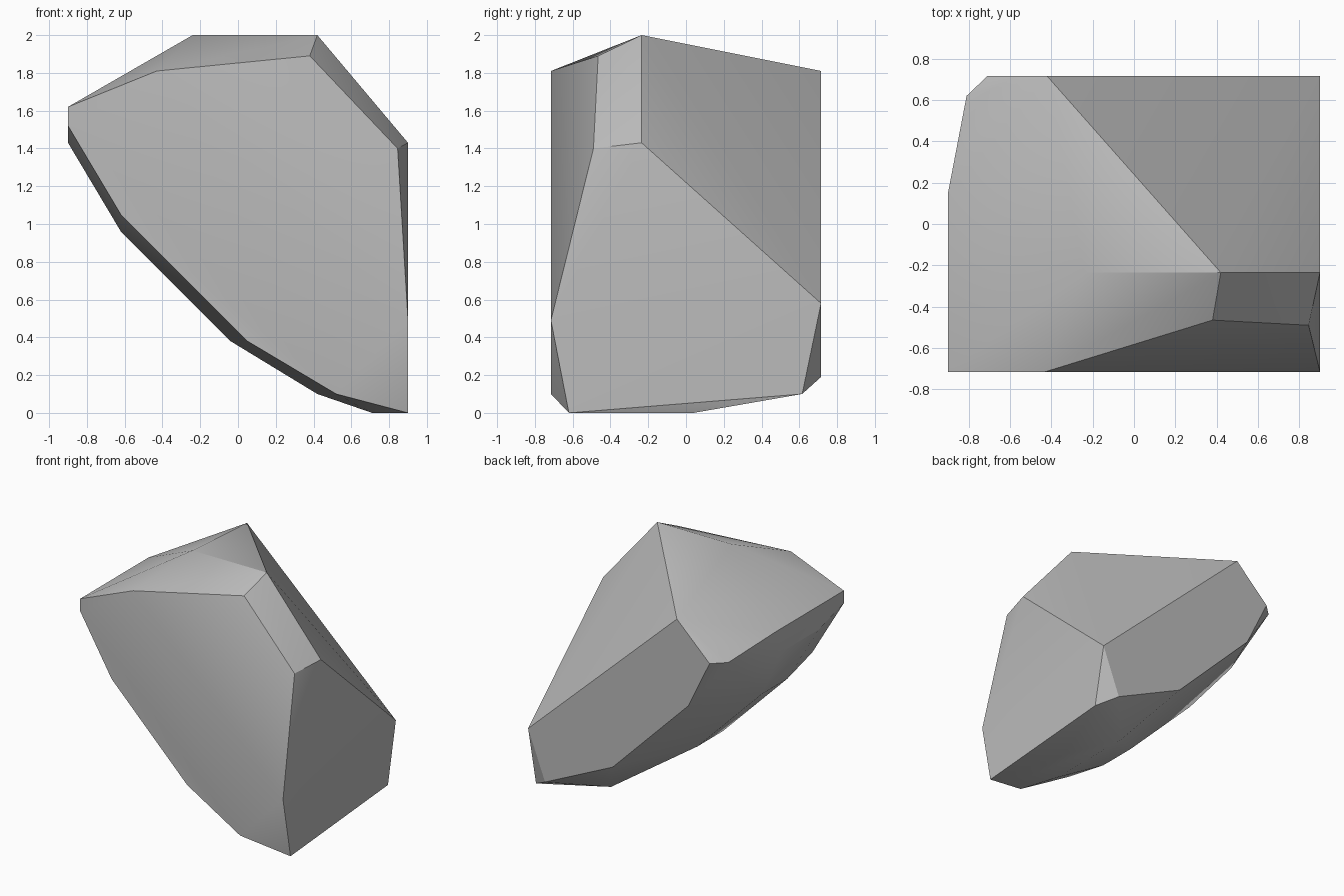
import bpy
import bmesh
import math

# Remove the default object if the scene has it
default_cube = bpy.data.objects.get("Cube")
if default_cube:
    bpy.data.objects.remove(default_cube, do_unlink=True)

# Half extents of the boulder
SIDE = 0.9
DEPTH = 0.715


def make_material(name, colour):
    material = bpy.data.materials.new(name)
    material.use_nodes = True
    material.diffuse_color = colour
    shader = material.node_tree.nodes["Principled BSDF"]
    shader.inputs["Base Color"].default_value = colour
    shader.inputs["Roughness"].default_value = 0.9
    return material


def profile_at_depth(y, outline):
    """Corners of an x, z outline standing at one depth."""
    return [(x, y, z) for x, z in outline]


def profile_at_side(x, outline):
    """Corners of a y, z outline standing at one side."""
    return [(x, y, z) for y, z in outline]


def make_hull(name, corners, material, sharp_angle):
    """Wrap a tight skin around the corners and shade it."""
    bm = bmesh.new()
    for corner in corners:
        bm.verts.new(corner)
    result = bmesh.ops.convex_hull(bm, input=bm.verts[:])
    loose = [v for v in bm.verts if not v.link_faces]
    bmesh.ops.delete(bm, geom=loose, context="VERTS")
    bmesh.ops.recalc_face_normals(bm, faces=bm.faces[:])
    # Merge the triangles that lie in one plane
    bmesh.ops.dissolve_limit(bm, angle_limit=math.radians(1),
                             verts=bm.verts[:], edges=bm.edges[:])
    mesh = bpy.data.meshes.new(name)
    bm.to_mesh(mesh)
    bm.free()
    mesh.materials.append(material)
    obj = bpy.data.objects.new(name, mesh)
    bpy.context.collection.objects.link(obj)
    bpy.ops.object.select_all(action="DESELECT")
    obj.select_set(True)
    bpy.context.view_layer.objects.active = obj
    bpy.ops.object.shade_smooth_by_angle(angle=math.radians(sharp_angle))
    return obj


# Broad front face and its sloping upper corner
corners = profile_at_depth(-DEPTH, [
    (-SIDE, 1.62), (-0.43, 1.81), (SIDE, 0.49), (0.52, 0.1),
    (0.05, 0.38), (-0.62, 1.05), (-SIDE, 1.52)])
corners += [(0.38, -0.465, 1.89), (0.845, -0.49, 1.4)]

# Top ridge
corners += profile_at_depth(-0.235, [(-0.24, 2), (0.42, 2)])

# Flat side face
corners += profile_at_side(SIDE, [
    (-0.235, 1.43), (DEPTH, 0.58), (0.615, 0.1), (-0.62, 0)])

# Back face
corners += profile_at_depth(DEPTH, [
    (-0.42, 1.81), (-0.71, 1.53), (-0.52, 1.14), (0.15, 0.47), (0.75, 0.19)])

# Narrow upper edge on the other side
corners += [(-0.81, 0.62, 1.53), (-SIDE, 0.15, 1.62)]

# Rounded underside, in rows rising from the base
corners += profile_at_side(0.71, [(-0.4, 0), (0.04, 0)])
corners += profile_at_side(0.42, [(-0.4, 0.1), (0.35, 0.1)])
corners += profile_at_side(-0.04, [(-0.41, 0.38), (-0.09, 0.38)])
corners += profile_at_side(-0.62, [(-0.4, 0.96), (-0.08, 0.96)])
corners += profile_at_side(-SIDE, [(-0.4, 1.43), (0.07, 1.43)])
corners += [(-0.75, 0.25, 1.2)]

stone_grey = make_material("stone grey", (0.5, 0.5, 0.5, 1))
make_hull("boulder", corners, stone_grey, 30)
